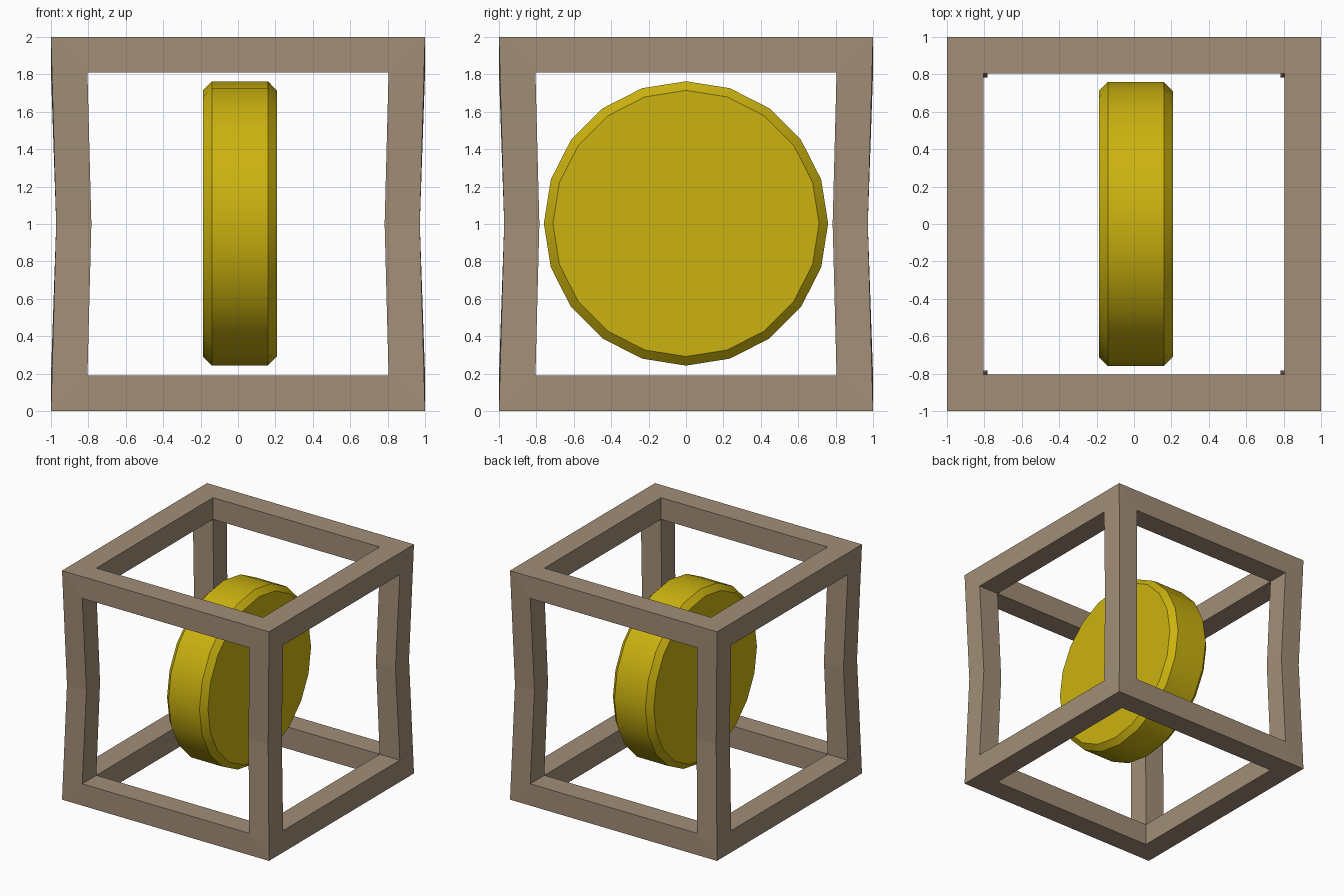
import bpy, bmesh
from math import radians, pi
from mathutils import Vector, Matrix

if "Cube" in bpy.data.objects:
    bpy.data.objects.remove(bpy.data.objects["Cube"])


def paint(obj, name, rgb):
    mat = bpy.data.materials.new(name)
    mat.diffuse_color = (*rgb, 1)
    mat.use_nodes = True
    mat.node_tree.nodes["Principled BSDF"].inputs["Base Color"].default_value = mat.diffuse_color
    obj.data.materials.append(mat)


def finish(name, bm):
    bmesh.ops.recalc_face_normals(bm, faces=bm.faces)
    mesh = bpy.data.meshes.new(name)
    bm.to_mesh(mesh)
    bm.free()
    obj = bpy.data.objects.new(name, mesh)
    bpy.context.collection.objects.link(obj)
    return obj


# Cube frame: twelve mitred bars, the four posts pinched inward at mid height
INNER = (0.805, 0.805, 0.81)


def corner(signs, outer_axes):
    """Point of a frame corner, pushed to the outer face on the given axes."""
    return Vector([s * (1 if a in outer_axes else INNER[a])
                   for a, s in enumerate(signs)]) + Vector((0, 0, 1))


def add_bar(bm, axis, s1, s2):
    u, v = [a for a in range(3) if a != axis]

    def ring(end):
        signs = [0, 0, 0]
        signs[axis], signs[u], signs[v] = end, s1, s2
        return [corner(signs, k) for k in ((0, 1, 2), (u,), (), (v,))]

    rings = [ring(-1), ring(1)]
    if axis == 2:
        o, i = 0.972, 0.784
        rings.insert(1, [Vector((s1 * x, s2 * y, 1))
                         for x, y in ((o, o), (o, i), (i, i), (i, o))])
    loops = [[bm.verts.new(p) for p in r] for r in rings]
    for a, b in zip(loops, loops[1:]):
        for k in range(4):
            n = (k + 1) % 4
            bm.faces.new((a[k], a[n], b[n], b[k]))


bm = bmesh.new()
for axis in range(3):
    for s1 in (-1, 1):
        for s2 in (-1, 1):
            add_bar(bm, axis, s1, s2)
bmesh.ops.remove_doubles(bm, verts=bm.verts, dist=0.001)
frame = finish("cube_frame", bm)
paint(frame, "frame_brown", (0.36, 0.27, 0.185))

# Disc: 20-sided cylinder across x with chamfered rims
bm = bmesh.new()
bmesh.ops.create_cone(bm, cap_ends=True, segments=20, radius1=0.76,
                      radius2=0.76, depth=0.395)
rims = [e for e in bm.edges if any(len(f.verts) > 4 for f in e.link_faces)]
bmesh.ops.bevel(bm, geom=rims, offset=0.048, segments=1, affect='EDGES')
bmesh.ops.transform(bm, verts=bm.verts,
                    matrix=Matrix.Translation((0.01, 0, 1.003)) @ Matrix.Rotation(pi / 2, 4, 'Y'))
disc = finish("yellow_disc", bm)
paint(disc, "disc_yellow", (0.6, 0.45, 0.005))
bpy.ops.object.select_all(action='DESELECT')
disc.select_set(True)
bpy.context.view_layer.objects.active = disc
bpy.ops.object.shade_smooth_by_angle(angle=radians(30))
